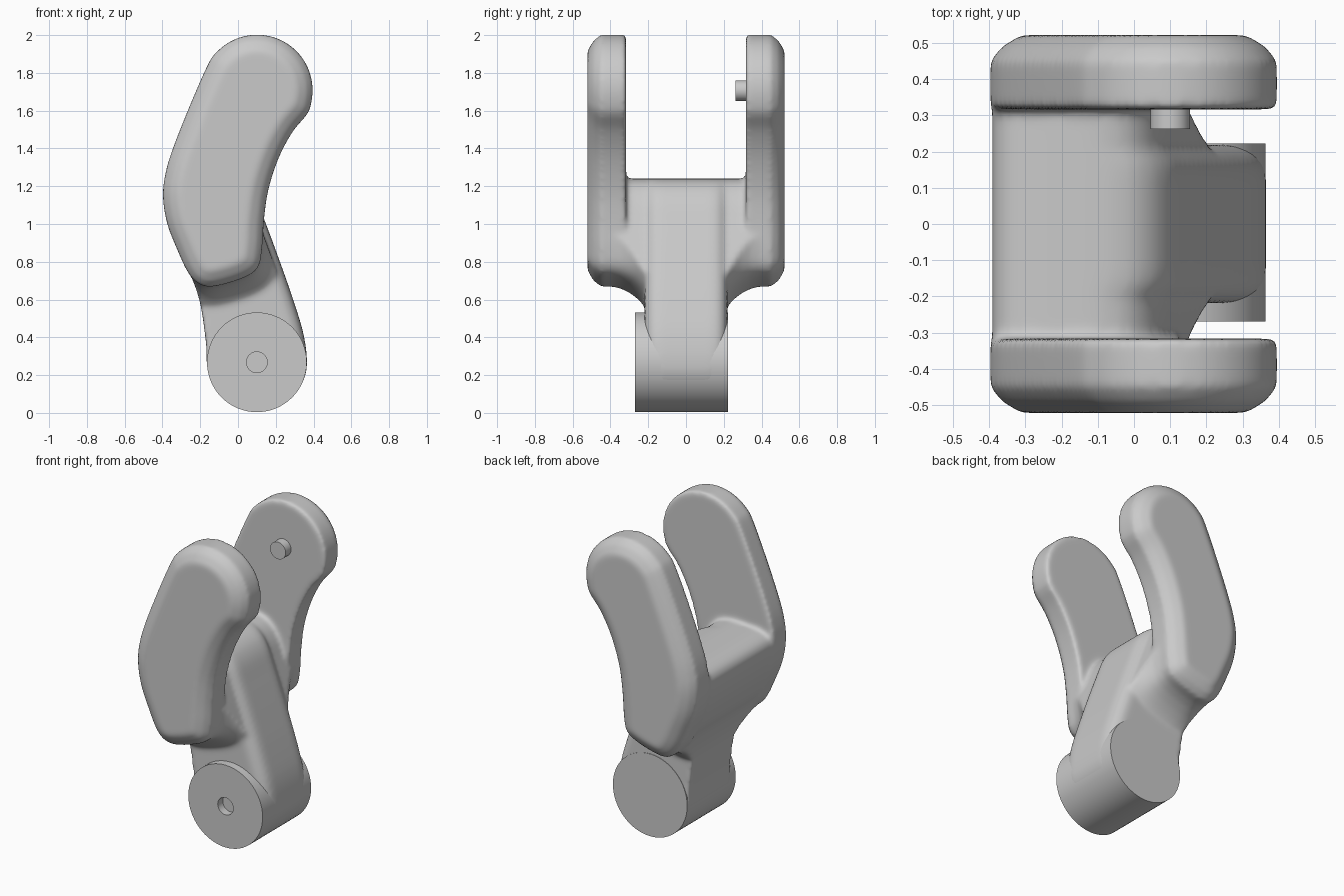
import bpy, bmesh, math
from mathutils import Vector

if "Cube" in bpy.data.objects:
    bpy.data.objects.remove(bpy.data.objects["Cube"], do_unlink=True)

grey = bpy.data.materials.new("plain grey")
grey.use_nodes = True
grey.diffuse_color = (0.59, 0.59, 0.59, 1)
grey.node_tree.nodes["Principled BSDF"].inputs["Base Color"].default_value = (0.59, 0.59, 0.59, 1)


def circle(cx, cz, r, n=64, start=0, end=360):
    full = end - start == 360
    angles = [math.radians(start + (end - start) * i / (n if full else n - 1)) for i in range(n)]
    return [(cx + r * math.cos(a), cz + r * math.sin(a)) for a in angles]


def rounded(points, steps=4):
    """Closed smooth curve through the points."""
    p = [Vector(q) for q in points]
    n, out = len(p), []
    for i in range(n):
        a, b, c, d = p[i - 1], p[i], p[(i + 1) % n], p[(i + 2) % n]
        for k in range(steps):
            t = k / steps
            out.append(0.5 * (2 * b + (c - a) * t + (2 * a - 5 * b + 4 * c - d) * t ** 2
                              + (3 * b - a - 3 * c + d) * t ** 3))
    return out


def inset(points, amount, right_only):
    """Move a counter-clockwise outline inward, or only its +x side."""
    p = [Vector(q) for q in points]
    out = []
    for i, q in enumerate(p):
        t = (p[(i + 1) % len(p)] - p[i - 1]).normalized()
        normal = Vector((t.y, -t.x))
        out.append(q - normal * amount * (max(0, normal.x) if right_only else 1))
    return out


def loft(name, outline, sections, right_only=False):
    """Stack copies of a side outline along y; each section is (y, inset)."""
    bm = bmesh.new()
    rings = [[bm.verts.new((u, y, v)) for u, v in inset(outline, amount, right_only)]
             for y, amount in sections]
    n = len(outline)
    for a, b in zip(rings, rings[1:]):
        for i in range(n):
            j = (i + 1) % n
            bm.faces.new((a[i], a[j], b[j], b[i]))
    bm.faces.new(rings[0])
    bm.faces.new(rings[-1])
    bmesh.ops.recalc_face_normals(bm, faces=bm.faces)
    mesh = bpy.data.meshes.new(name)
    bm.to_mesh(mesh)
    bm.free()
    mesh.materials.append(grey)
    obj = bpy.data.objects.new(name, mesh)
    bpy.context.collection.objects.link(obj)
    return obj


def mirrored(sections):
    """Repeat sections, listed from the outside in, on the other side."""
    return [(-y, i) for y, i in sections] + [(y, i) for y, i in reversed(sections)]


def activate(obj):
    bpy.ops.object.select_all(action="DESELECT")
    obj.select_set(True)
    bpy.context.view_layer.objects.active = obj


def modify(obj, kind, **settings):
    activate(obj)
    mod = obj.modifiers.new(kind.lower(), kind)
    for key, value in settings.items():
        setattr(mod, key, value)
    bpy.ops.object.modifier_apply(modifier=mod.name)


def combine(obj, other, operation):
    modify(obj, "BOOLEAN", object=other, operation=operation, solver="EXACT")
    bpy.data.objects.remove(other, do_unlink=True)


def shade(obj, angle):
    activate(obj)
    bpy.ops.object.shade_smooth_by_angle(angle=math.radians(angle))


# Side outlines of the column with its web, and of one bent arm
body_outline = rounded([
    (0.10, 0.03), (0.27, 0.08), (0.345, 0.17), (0.365, 0.27), (0.346, 0.42), (0.292, 0.60),
    (0.222, 0.80), (0.148, 1.00), (0.095, 1.13), (0.03, 1.205), (-0.06, 1.237), (-0.20, 1.237),
    (-0.33, 1.22), (-0.39, 1.16), (-0.374, 1.02), (-0.317, 0.86), (-0.255, 0.74),
    (-0.20, 0.58), (-0.168, 0.36), (-0.158, 0.23), (-0.07, 0.09)])
arm_outline = rounded(circle(0.101, 1.708, 0.294, 14, -25, 150) + [
    (-0.245, 1.65), (-0.337, 1.42), (-0.381, 1.28), (-0.397, 1.15), (-0.374, 1.0),
    (-0.315, 0.85), (-0.268, 0.75), (-0.22, 0.692), (-0.155, 0.668), (-0.05, 0.688),
    (0.06, 0.73), (0.11, 0.78), (0.127, 0.87), (0.137, 1.02), (0.16, 1.18),
    (0.215, 1.35), (0.29, 1.49)])

# Flare that follows the arm outline and sweeps into the column
body = loft("fork_body", arm_outline, mirrored([
    (0.43, 0.005), (0.39, 0), (0.34, -0.012), (0.29, -0.038), (0.25, -0.07), (0.216, -0.11)]))
web_limit = loft("web_limit", body_outline, [(-0.5, 0.035), (0.5, 0.035)], right_only=True)
combine(body, web_limit, "INTERSECT")

# Column with rounded edges on its +x side, standing proud of the flare
column = loft("column", body_outline, mirrored([
    (0.219, 0.075), (0.21, 0.045), (0.192, 0.02), (0.165, 0.005), (0.13, 0)]), right_only=True)
combine(body, column, "UNION")

# Two bent arms with heavily rounded outer edges
for side in (-1, 1):
    arm = loft("arm", arm_outline, [(side * y, i) for y, i in
               ((0.317, 0.01), (0.325, 0), (0.45, 0), (0.49, 0.032), (0.522, 0.085))])
    combine(body, arm, "UNION")

# Blend the joints into soft fillets
modify(body, "REMESH", mode="VOXEL", voxel_size=0.0125)
modify(body, "SMOOTH", factor=0.5, iterations=10)
body.data.materials.clear()
body.data.materials.append(grey)
shade(body, 50)

# Pivot barrel with a shallow hole in its front face
barrel = loft("pivot_barrel", circle(0.1, 0.268, 0.264),
              [(0.222, 0), (-0.27, 0), (-0.27, 0.209), (-0.21, 0.209)])
shade(barrel, 30)

# Locking pin on the inside of the rear arm
pin = loft("pin", circle(0.1, 1.706, 0.055, 32), [(0.262, 0), (0.36, 0)])
shade(pin, 30)
